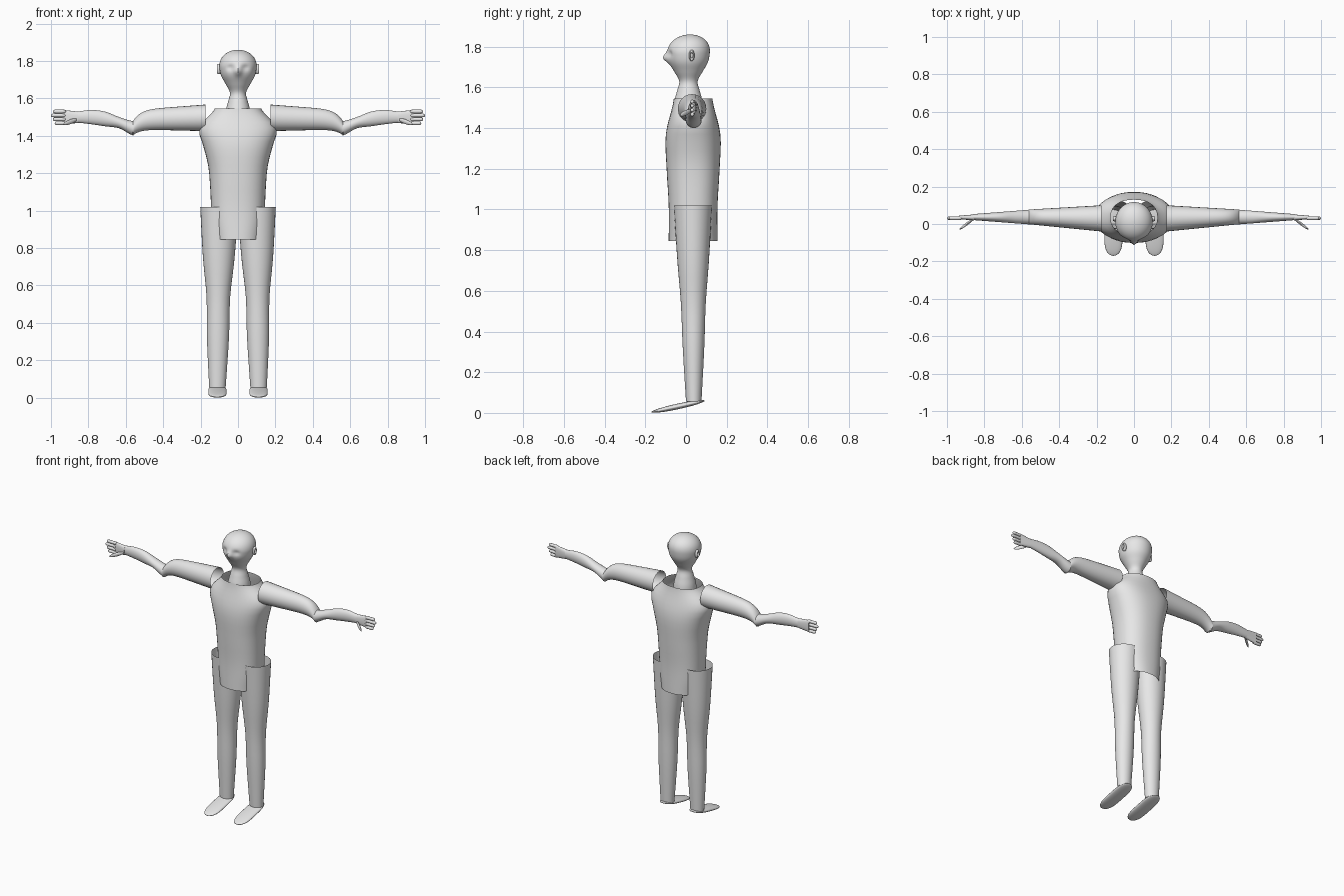
import bpy
import bmesh
from math import cos, sin, pi, exp, sqrt, copysign
from mathutils import Vector

cube = bpy.data.objects.get("Cube")
if cube:
    bpy.data.objects.remove(cube, do_unlink=True)

colour = (0.8, 0.8, 0.8, 1)
grey = bpy.data.materials.new("light grey")
grey.use_nodes = True
grey.diffuse_color = colour
grey.node_tree.nodes["Principled BSDF"].inputs["Base Color"].default_value = colour


def mix(start, end, t):
    return start + (end - start) * t


def bump(value, centre, width):
    return exp(-((value - centre) / width) ** 2)


def rounded(t, power=2):
    """One in the middle, falling to nearly nothing at both ends."""
    return max(sqrt(1 - abs(2 * t - 1) ** power), 0.06)


def spline(t, *values):
    """Smooth curve through evenly spaced values."""
    last = len(values) - 1
    i = min(int(t * last), last - 1)
    f = t * last - i
    a, b = values[max(i - 1, 0)], values[i]
    c, d = values[i + 1], values[min(i + 2, last)]
    return b + f * (c - a + f * (2 * a - 5 * b + 4 * c - d
                                 + f * (3 * b - a - 3 * c + d))) / 2


def finish(ob, mirror):
    ob.data.materials.append(grey)
    bpy.ops.object.select_all(action="DESELECT")
    ob.select_set(True)
    bpy.context.view_layer.objects.active = ob
    bpy.ops.object.shade_smooth_by_angle(angle=0.8)
    if mirror:
        ob.modifiers.new("Mirror", "MIRROR").use_mirror_merge = False


def tube(name, axis, start, end, shape, segs=24, rings=24, power=2,
         closed=False, mirror=True, deform=None):
    """shape(t) gives centre and half size on each of the two cross axes."""
    bm = bmesh.new()
    u, v = [k for k in range(3) if k != axis]
    loops = []
    for ring in range(rings + 1):
        t = (1 - cos(pi * ring / rings)) / 2
        centre_u, half_u, centre_v, half_v = shape(t)
        loop = []
        for k in range(segs):
            a = 2 * pi * k / segs
            c, s = [copysign(abs(f) ** (2 / power), f) for f in (cos(a), sin(a))]
            co = Vector()
            co[axis] = mix(start, end, t)
            co[u] = centre_u + c * half_u
            co[v] = centre_v + s * half_v
            if deform:
                deform(co)
            loop.append(bm.verts.new(co))
        loops.append(loop)
    for low, high in zip(loops, loops[1:]):
        for k in range(segs):
            bm.faces.new((low[k - 1], low[k], high[k], high[k - 1]))
    if closed:
        bm.faces.new(loops[0])
        bm.faces.new(loops[-1])
    bmesh.ops.recalc_face_normals(bm, faces=bm.faces)
    # open tubes must face outward too
    outer = max(bm.faces, key=lambda f: f.calc_center_median()[u])
    if outer.normal[u] < 0:
        bmesh.ops.reverse_faces(bm, faces=bm.faces)
    mesh = bpy.data.meshes.new(name)
    bm.to_mesh(mesh)
    bm.free()
    ob = bpy.data.objects.new(name, mesh)
    bpy.context.collection.objects.link(ob)
    finish(ob, mirror)


# Torso: open tube, broad at the shoulders
def torso(t):
    width = spline(t, 0.125, 0.14, 0.145, 0.15, 0.16, 0.185, 0.207, 0.125)
    return 0, width, 0.035, spline(t, 0.12, 0.12, 0.13, 0.134, 0.095)


tube("torso", 2, 0.845, 1.545, torso, segs=40, power=2.3, mirror=False)

# Head and neck: flared neck, domed skull
NECK, BROW, CROWN = 1.49, 1.77, 1.86


def head(t):
    z = mix(NECK, CROWN, t)
    rise = max(0, (z - BROW) / (CROWN - BROW))
    below = min((z - NECK) / (BROW - NECK), 1)
    width = spline(below, 0.07, 0.065, 0.053, 0.043, 0.066, 0.091, 0.1)
    width *= max(sqrt(max(1 - rise ** 2.2, 0)), 0.02)
    return 0, width, 0.012 + 0.008 * rise, width * 1.05


def face(co):
    """Push out the nose and push in the eye sockets."""
    if co.y < 0:
        co.y -= 0.024 * bump(co.x, 0, 0.018) * bump(co.z, 1.745, 0.022)
        co.y += 0.012 * bump(abs(co.x), 0.04, 0.02) * bump(co.z, 1.765, 0.016)


tube("head", 2, NECK, CROWN, head, segs=56, rings=60, closed=True,
     mirror=False, deform=face)

# Ears: small oval rings
bpy.ops.mesh.primitive_torus_add(major_radius=0.02, minor_radius=0.008,
                                 major_segments=24, minor_segments=10)
ear = bpy.context.object
ear.name = "ear"
for vert in ear.data.vertices:
    x, y, z = vert.co
    vert.co = (0.102 + z * 1.3, 0.028 + y / 2, 1.757 + x)
finish(ear, True)


# Arms: two open sleeves meeting at the elbow
def upper_arm(t):
    bend = t ** 10
    return (mix(0.03, 0.038, t), mix(0.07, 0.039, t),
            1.496 - 0.01 * t - 0.05 * bend, 0.071 - 0.02 * t - 0.015 * bend)


def forearm(t):
    return (0.037, mix(0.039, 0.016, t),
            spline(t, 1.44, 1.47, 1.49, 1.5, 1.5),
            spline(t, 0.038, 0.03, 0.039, 0.038, 0.03))


tube("upper_arm", 0, 0.175, 0.565, upper_arm)
tube("forearm", 0, 0.56, 0.86, forearm)


# Hands: flat palm, four fingers and a lowered thumb
def palm(t):
    return 0.035, mix(0.016, 0.009, t), 1.499, mix(0.03, 0.04, t)


def thumb(t):
    size = 0.013 * rounded(t)
    return mix(0.025, -0.028, t), size * 0.7, mix(1.487, 1.463, t), size


tube("palm", 0, 0.855, 0.938, palm, rings=8, power=2.5, closed=True)
tube("thumb", 0, 0.86, 0.933, thumb, segs=12, rings=12, closed=True)
for i, label in enumerate(("index", "middle", "ring", "little")):
    def finger(t):
        size = 0.01 * rounded(t, 8)
        return 0.031, size, 1.53 - 0.021 * i, size
    tube(label + "_finger", 0, 0.92, 1 - 0.01 * abs(i - 1), finger,
         segs=12, rings=12, closed=True)


# Legs: open tubes, slimmer at the knee
def leg(t):
    knee = 0.01 * bump(t, 0.5, 0.15)
    return (mix(0.1, 0.11, t), mix(0.102, 0.044, t) - knee,
            mix(0.034, 0.038, t), mix(0.094, 0.038, t) - knee / 2)


tube("leg", 2, 1.02, 0.055, leg, segs=32)


# Feet: thin soles sloping down to the toe
def foot(t):
    return 0.11, 0.049 * rounded(t, 4), mix(0.06, 0.004, t), 0.014 * rounded(t)


tube("foot", 1, 0.092, -0.17, foot, power=2.3, closed=True)
